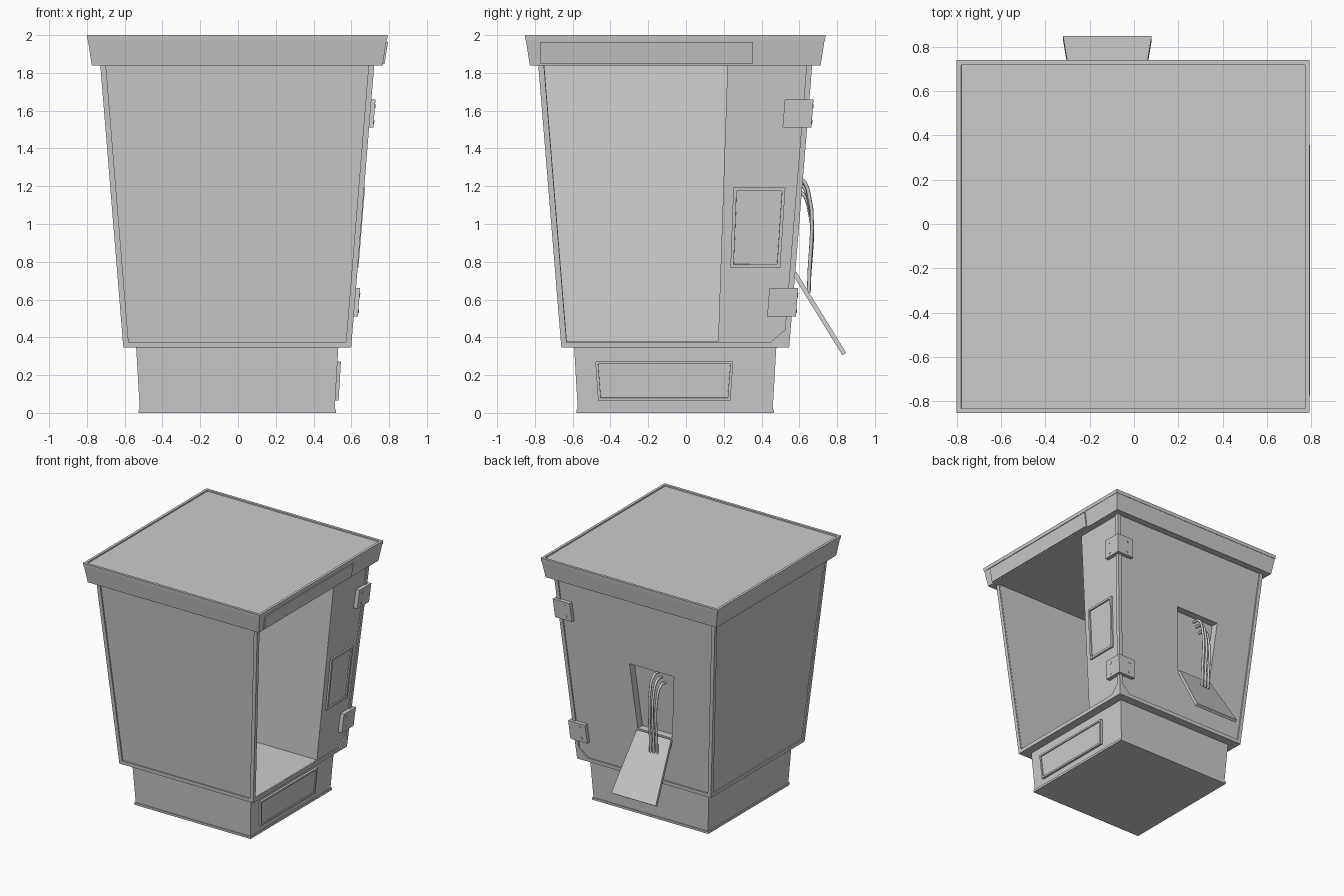
import bpy, bmesh, math
from mathutils import Vector, Matrix

if "Cube" in bpy.data.objects:
    bpy.data.objects.remove(bpy.data.objects["Cube"])

CX, CY = -0.004, -0.057      # axis of the square tapered booth


# half-width of each tapered section at height z
def body_h(z): return 0.603 + (z - 0.345) * 0.0816
def base_h(z): return 0.515 + z * 0.058
def cap_h(z): return 0.77 + (z - 1.84) * 0.154


def finish(name, bm):
    bmesh.ops.recalc_face_normals(bm, faces=bm.faces)
    me = bpy.data.meshes.new(name)
    bm.to_mesh(me)
    bm.free()
    ob = bpy.data.objects.new(name, me)
    bpy.context.collection.objects.link(ob)
    return ob


def prism(name, lower, upper, inset=0, depth=0, out=None):
    """Solid between two matching outlines; optional sunken centre on the upper one."""
    bm = bmesh.new()
    a = [bm.verts.new(p) for p in lower]
    b = [bm.verts.new(p) for p in upper]
    n = len(a)
    bm.faces.new(a[::-1])
    top = bm.faces.new(b)
    for i in range(n):
        bm.faces.new((a[i], a[(i + 1) % n], b[(i + 1) % n], b[i]))
    bmesh.ops.recalc_face_normals(bm, faces=bm.faces)
    if inset:
        for d in (0, depth):
            bmesh.ops.inset_region(bm, faces=[top], thickness=inset if d == 0 else 0.001)
            bmesh.ops.translate(bm, verts=top.verts, vec=-Vector(out) * d)
    return finish(name, bm)


def square(h, z):
    return [(CX + sx * h, CY + sy * h, z) for sx, sy in ((-1, -1), (1, -1), (1, 1), (-1, 1))]


def frustum(name, z0, h0, z1, h1, inset=0, depth=0):
    return prism(name, square(h0, z0), square(h1, z1), inset, depth, (0, 0, 1))


RIGHT, BACK, LEFT, FRONT = range(4)


def slab(name, side, h, poly, d0, d1, inset=0, depth=0):
    """Plate following a tapered side; poly in (across, z), d is offset outward."""
    rot = Matrix.Rotation(side * math.pi / 2, 3, 'Z')
    place = lambda d: [rot @ Vector((h(z) + d, v, z)) + Vector((CX, CY, 0)) for v, z in poly]
    return prism(name, place(d0), place(d1), inset, depth, rot @ Vector((1, 0, 0)))


def cut(target, cutter):
    mod = target.modifiers.new("cut", 'BOOLEAN')
    mod.operation, mod.object, mod.solver = 'DIFFERENCE', cutter, 'EXACT'
    bpy.context.view_layer.objects.active = target
    bpy.ops.object.modifier_apply(modifier=mod.name)
    bpy.data.objects.remove(cutter)


# Plinth with foot lip and its side panel
frustum("foot_lip", 0, 0.523, 0.018, 0.524)
frustum("plinth", 0.01, base_h(0.01), 0.36, base_h(0.36))
slab("plinth_panel", RIGHT, base_h,
     [(-0.408, 0.065), (0.292, 0.065), (0.307, 0.272), (-0.423, 0.272)], -0.01, 0.018, 0.02, 0.008)

# Main body
body = frustum("body", 0.345, body_h(0.345), 1.85, body_h(1.85))

# Sunken faces on all four sides, chamfered beside the hinged corner
Z0, Z1 = 0.375, 1.90
for side in range(4):
    e0, e1 = body_h(Z0) - 0.03, body_h(Z1) - 0.03
    poly = [(-e0, Z0), (e0, Z0), (e1, Z1), (-e1, Z1)]
    if side == RIGHT:
        poly[1:2] = [(e0 - 0.07, Z0), (body_h(0.44) - 0.03, 0.44)]
    if side == BACK:
        poly[0:1] = [(-body_h(0.44) + 0.03, 0.44), (-e0 + 0.07, Z0)]
    cut(body, slab("recess_cutter", side, body_h, poly, -0.01, 0.1))


# Open compartment on the right side
def room(z, back):
    e = body_h(z) - 0.032
    return [(CX - e, CY - e, z), (CX + 1, CY - e, z), (CX + 1, back, z), (CX - e, back, z)]


cut(body, prism("room_cutter", room(Z0 + 0.002, 0.17), room(Z1, 0.222)))

# Hatch opening in the back
HX = 0.115
cut(body, slab("hatch_cutter", BACK, body_h,
               [(HX - 0.155, 0.75), (HX + 0.155, 0.75), (HX + 0.2, 1.28), (HX - 0.2, 1.28)], -0.07, 0.1))

# Hatch flap hanging open
x0 = -0.12
outer = [(x0 - 0.155, 0.585, 0.745), (x0 + 0.155, 0.585, 0.745), (x0 + 0.2, 0.848, 0.318), (x0 - 0.2, 0.848, 0.318)]
prism("hatch_flap", [(x, y - 0.02, z - 0.013) for x, y, z in outer], outer)

# Cables bending out of the hatch
for i, top in enumerate((1.24, 1.21, 1.17)):
    x = -0.135 - 0.03 * i
    cu = bpy.data.curves.new("cable", 'CURVE')
    cu.dimensions = '3D'
    cu.bevel_depth, cu.bevel_resolution, cu.resolution_u = 0.010, 2, 5
    cu.use_fill_caps = True
    sp = cu.splines.new('BEZIER')
    pts = [(x, 0.53, top + 0.005), (x, 0.605, top), (x, 0.648, top - 0.07), (x, 0.65, 0.635)]
    sp.bezier_points.add(len(pts) - 1)
    for bp, p in zip(sp.bezier_points, pts):
        bp.co = p
        bp.handle_left_type = bp.handle_right_type = 'AUTO'
    bpy.context.collection.objects.link(bpy.data.objects.new(f"cable_{i + 1}", cu))

# Control panel beside the opening
slab("side_panel", RIGHT, body_h,
     [(0.292, 0.77), (0.556, 0.77), (0.583, 1.192), (0.308, 1.192)], -0.02, 0.004, 0.024, 0.01)

# Corner hinges with bolts
for label, z in (("lower", 0.51), ("upper", 1.51)):
    for side, s in ((RIGHT, 1), (BACK, -1)):
        tag = f"{label}_hinge_{'right' if s > 0 else 'back'}"
        zt = z + 0.15
        slab(tag, side, body_h, [(s * (body_h(z) - 0.13), z), (s * (body_h(z) + 0.022), z),
                                 (s * (body_h(zt) + 0.022), zt), (s * (body_h(zt) - 0.13), zt)], -0.012, 0.022)
        for dz in (0.03, 0.115):
            c = s * (body_h(z + dz) - 0.08)
            ring = [(c + 0.011 * math.cos(k * math.pi / 5), z + dz + 0.011 * math.sin(k * math.pi / 5))
                    for k in range(10)]
            slab(tag + "_bolt", side, body_h, ring, 0.015, 0.025)

# Roof cap, rim with sunken top, and the long plate above the opening
frustum("roof_cap", 1.84, cap_h(1.84), 1.975, cap_h(1.975))
frustum("roof_rim", 1.972, 0.793, 2.0, 0.796, 0.03, 0.01)
slab("shutter_plate", RIGHT, cap_h, [(-0.712, 1.848), (0.41, 1.848), (0.413, 1.963), (-0.716, 1.963)], -0.005, 0.009)
